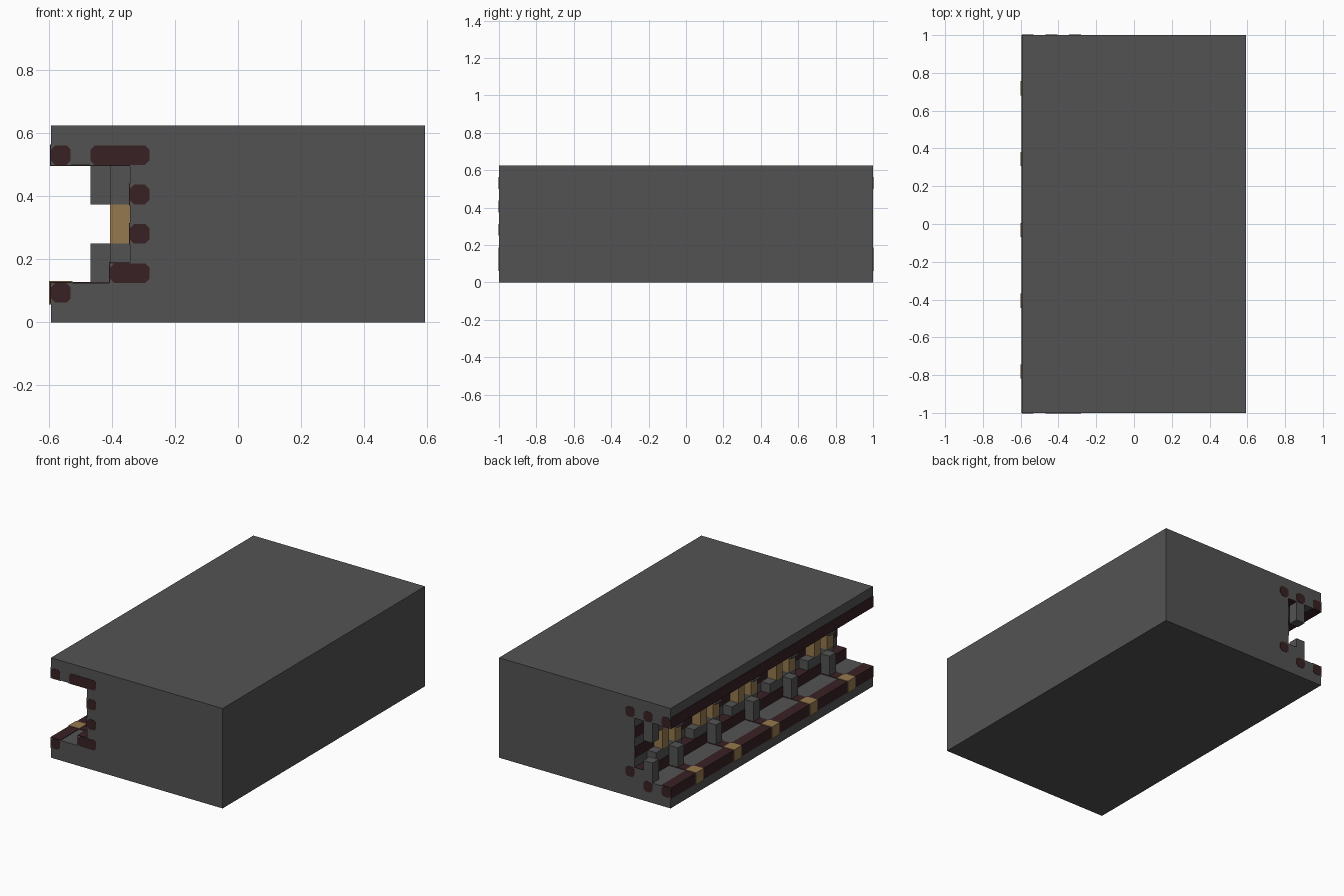
import bpy
import bmesh
from mathutils import Vector

cube = bpy.data.objects.get("Cube")
if cube:
    bpy.data.objects.remove(cube, do_unlink=True)

U = 1 / 16            # one block
EDGE = -9.5 * U       # open side of the casing
GAP = 0.003           # how far inlays stand proud


def material(name, rgb):
    m = bpy.data.materials.new(name)
    m.use_nodes = True
    m.diffuse_color = (*rgb, 1)
    bsdf = m.node_tree.nodes["Principled BSDF"]
    bsdf.inputs["Base Color"].default_value = (*rgb, 1)
    bsdf.inputs["Roughness"].default_value = 0.9
    return m


GRAY = material("dark gray", (0.086, 0.086, 0.086))
RED = material("dark maroon", (0.040, 0.015, 0.017))
GOLD = material("dull gold", (0.30, 0.19, 0.075))


def finish(name, bm, mat):
    bmesh.ops.recalc_face_normals(bm, faces=bm.faces)
    mesh = bpy.data.meshes.new(name)
    bm.to_mesh(mesh)
    bm.free()
    mesh.materials.append(mat)
    obj = bpy.data.objects.new(name, mesh)
    bpy.context.collection.objects.link(obj)
    return obj


def prism(bm, points, y0, y1):
    """Extrude an x-z outline along y."""
    face = bm.faces.new([bm.verts.new((x, y0, z)) for x, z in points])
    out = bmesh.ops.extrude_face_region(bm, geom=[face])["geom"]
    verts = [v for v in out if isinstance(v, bmesh.types.BMVert)]
    bmesh.ops.translate(bm, verts=verts, vec=Vector((0, y1 - y0, 0)))


def blocks(name, mat, cells, grow=0.0):
    """Boxes in block units: depth from open side, distance from back, height."""
    bm = bmesh.new()
    for a0, a1, d0, d1, z0, z1 in cells:
        x0, x1 = EDGE + a0 * U - grow, EDGE + a1 * U + grow
        low, high = z0 * U - grow, z1 * U + grow
        # keep inlays just inside the two ends
        back, front = min(1 - d0 * U + grow, 1), max(1 - d1 * U - grow, -1)
        prism(bm, [(x0, low), (x1, low), (x1, high), (x0, high)], front, back)
    return finish(name, bm, mat)


def end_plates(name, cells, y0, y1):
    """Thin maroon plates with clipped corners on an end face."""
    bm = bmesh.new()
    c = 0.014
    for a0, a1, z0, z1 in cells:
        x0, x1, low, high = EDGE + a0 * U, EDGE + a1 * U, z0 * U, z1 * U
        prism(bm, [(x0 + c, low), (x1 - c, low), (x1, low + c), (x1, high - c),
                   (x1 - c, high), (x0 + c, high), (x0, high - c), (x0, low + c)], y0, y1)
    return finish(name, bm, RED)


# Casing with the stepped channel along its open side
outline = [(0, 0), (19, 0), (19, 10), (0, 10), (0, 8), (4, 8), (4, 3), (3, 3), (3, 2), (0, 2)]
bm = bmesh.new()
prism(bm, [(EDGE + a * U, z * U) for a, z in outline], -1, 1)
finish("casing", bm, GRAY)

# Long maroon rails set into the floor, ceiling and rear wall
rails = [(0, 1, 1, 2), (0, 1, 8, 9), (2, 4, 8, 9), (3, 4, 2, 3), (4, 5, 4, 5), (4, 5, 6, 7)]
blocks("rails", RED, [(a, b, 0.05, 31.95, z0, z1) for a, b, z0, z1 in rails], GAP)

# Everything below repeats every six blocks
starts = [6 * k for k in range(5)]


def repeat(pattern):
    return [(a0, a1, s + d0, s + d1, z0, z1) for s in starts for a0, a1, d0, d1, z0, z1 in pattern]


# Maroon cross ties on floor and ceiling
blocks("cross_ties", RED, repeat([(1, 3, 4, 5, 1, 2), (1, 2, 4, 5, 8, 9)]), GAP)
# Gold marks across the lower outer rail
blocks("rail_marks", GOLD, repeat([(0, 1, 4, 5, 1, 2)]), 2 * GAP)
# Standing and hanging posts
blocks("posts", GRAY, repeat([(2, 3, 4, 5, 2, 4), (2, 3, 4, 5, 6, 8)]))
# Rear stubs holding the gold blocks
blocks("rear_stubs", GRAY, repeat([(3, 4, 2, 4, 3, 4), (3, 4, 5, 6, 3, 4),
                                   (3, 4, 2, 4, 6, 8), (3, 4, 5, 6, 6, 8)]))
blocks("gold_blocks", GOLD, repeat([(3, 4, 3, 4, 4, 6), (3, 4, 5, 6, 4, 6)]))
# Post pair closing the back end
blocks("end_posts", GRAY, [(2, 3, 0, 1, 2, 4), (2, 3, 0, 1, 6, 8)])

# Rail ends
T = 0.002
end_plates("front_rail_ends", [(0, 1, 8, 9), (2, 5, 8, 9), (4, 5, 6, 7), (4, 5, 4, 5),
                               (3, 5, 2, 3), (0, 1, 1, 2)], -1 - T, -1 + T)
end_plates("back_rail_ends", [(0, 1, 8, 9), (2, 3, 8, 9), (4, 5, 8, 9), (4, 5, 2, 3),
                              (2, 3, 1, 2), (0, 1, 1, 2)], 1 - T, 1 + T)
